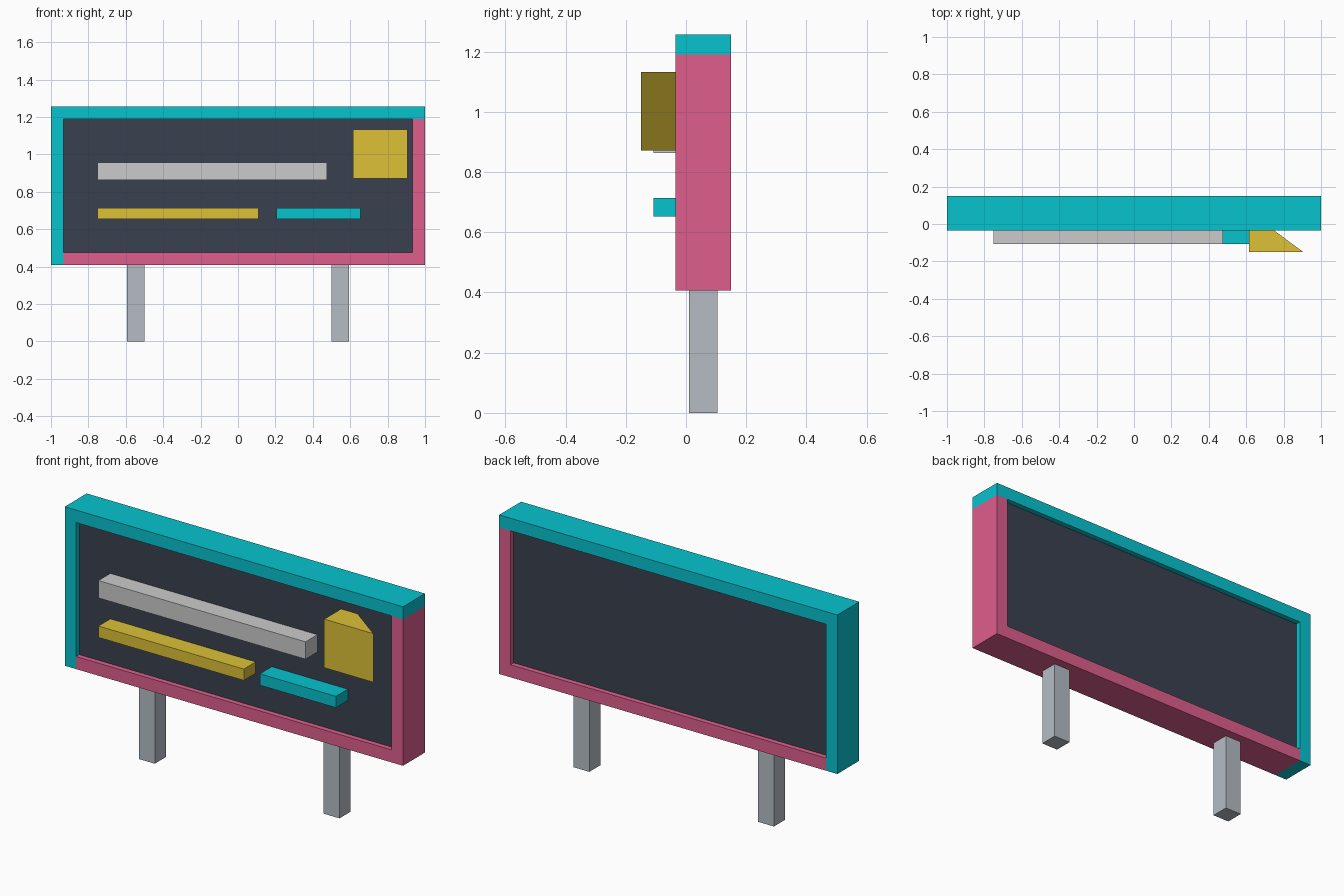
import bpy, bmesh

if "Cube" in bpy.data.objects:
    bpy.data.objects.remove(bpy.data.objects["Cube"])


def material(name, r, g, b):
    """Flat colour given as 0-255 sRGB."""
    mat = bpy.data.materials.new(name)
    mat.diffuse_color = [(c / 255) ** 2.2 for c in (r, g, b)] + [1.0]
    mat.use_nodes = True
    mat.node_tree.nodes["Principled BSDF"].inputs["Base Color"].default_value = mat.diffuse_color
    return mat


def prism(name, outline, z0, z1, mat):
    """Extrude a plan outline (x, y) from z0 up to z1."""
    bm = bmesh.new()
    base = bm.faces.new([bm.verts.new((x, y, z0)) for x, y in outline])
    top = bmesh.ops.extrude_face_region(bm, geom=[base])["geom"]
    bmesh.ops.translate(bm, vec=(0, 0, z1 - z0),
                        verts=[v for v in top if isinstance(v, bmesh.types.BMVert)])
    bmesh.ops.recalc_face_normals(bm, faces=bm.faces)
    mesh = bpy.data.meshes.new(name)
    bm.to_mesh(mesh)
    bm.free()
    mesh.materials.append(mat)
    obj = bpy.data.objects.new(name, mesh)
    bpy.context.collection.objects.link(obj)
    return obj


def box(name, xs, ys, zs, mat):
    (x0, x1), (y0, y1) = xs, ys
    return prism(name, [(x0, y0), (x1, y0), (x1, y1), (x0, y1)], *zs, mat)


cyan = material("cyan", 16, 194, 206)
pink = material("pink", 222, 95, 140)
yellow = material("yellow", 220, 192, 58)
dark = material("dark_slate", 60, 67, 80)
white = material("off_white", 218, 219, 220)
steel = material("steel", 180, 187, 196)

BOTTOM, TOP, RAIL = 0.407, 1.257, 0.067
FRAME_Y = (-0.035, 0.15)
INNER = 1 - RAIL

# Frame: cyan top and left rails, pink bottom and right rails
box("frame_top", (-1, 1), FRAME_Y, (TOP - RAIL, TOP), cyan)
box("frame_left", (-1, -INNER), FRAME_Y, (BOTTOM, TOP - RAIL), cyan)
box("frame_bottom", (-INNER, 1), FRAME_Y, (BOTTOM, BOTTOM + RAIL), pink)
box("frame_right", (INNER, 1), FRAME_Y, (BOTTOM + RAIL, TOP - RAIL), pink)

# Panel, slightly recessed on both sides
PANEL_Y = (-0.008, 0.123)
box("sign_panel", (-INNER, INNER), PANEL_Y, (BOTTOM + RAIL, TOP - RAIL), dark)

# Raised bars on the front
BAR_Y = (-0.108, 0.0)
box("headline_bar", (-0.75, 0.475), BAR_Y, (0.864, 0.957), white)
box("yellow_bar", (-0.75, 0.11), BAR_Y, (0.653, 0.714), yellow)
box("cyan_bar", (0.205, 0.655), BAR_Y, (0.653, 0.714), cyan)

# Triangular wedge badge set into the panel
prism("wedge_badge", [(0.615, -0.15), (0.905, -0.15), (0.615, 0.065)], 0.872, 1.132, yellow)

# Legs
for side, x in (("left", -0.546), ("right", 0.546)):
    box(side + "_leg", (x - 0.047, x + 0.047), (0.01, 0.104), (0, BOTTOM), steel)
